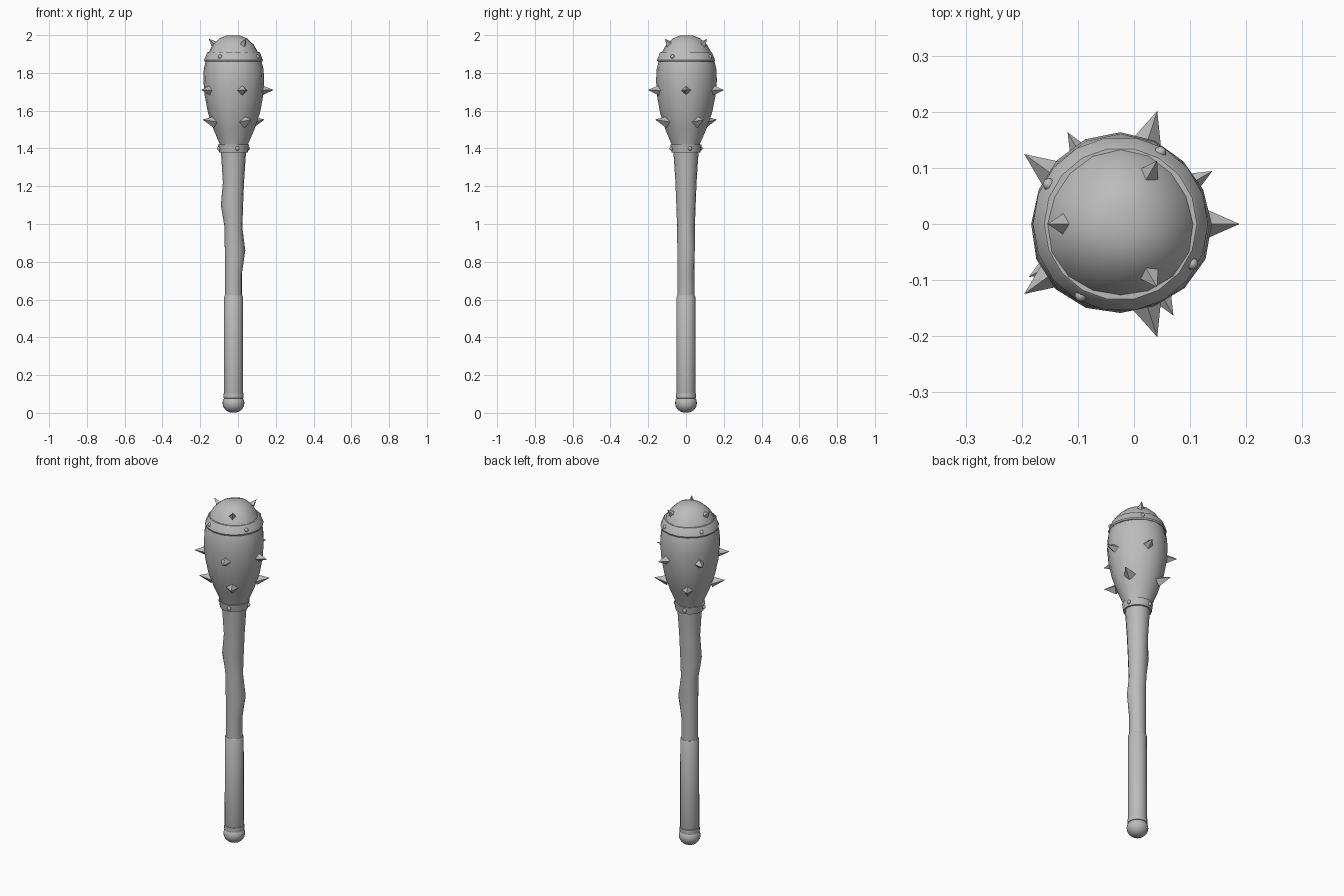
import bpy, math
from mathutils import Vector

cube = bpy.data.objects.get("Cube")
if cube:
    bpy.data.objects.remove(cube, do_unlink=True)

CX = -0.024  # club axis

grey = bpy.data.materials.new("plain_grey")
grey.use_nodes = True
COLOR = (0.5, 0.5, 0.5, 1)
grey.diffuse_color = COLOR
grey.node_tree.nodes["Principled BSDF"].inputs["Base Color"].default_value = COLOR


def finish(obj, name, angle=None):
    obj.name = name
    obj.data.materials.append(grey)
    bpy.ops.object.select_all(action='DESELECT')
    obj.select_set(True)
    bpy.context.view_layer.objects.active = obj
    if angle:
        bpy.ops.object.shade_smooth_by_angle(angle=math.radians(angle))
    return obj


def lathe(name, profile, sides, closed=False, angle=40, shape=None):
    """Turn a (radius, z) profile around the club axis."""
    verts, faces = [], []
    for r, z in profile:
        for i in range(sides):
            a = math.tau * i / sides
            rr = r + (shape(a, z) if shape else 0)
            verts.append((CX + rr * math.cos(a), rr * math.sin(a), z))
    n = len(profile)
    for j in range(n if closed else n - 1):
        k = (j + 1) % n
        for i in range(sides):
            m = (i + 1) % sides
            faces.append((j * sides + i, j * sides + m, k * sides + m, k * sides + i))
    if not closed:
        faces.append(tuple(reversed(range(sides))))
        faces.append(tuple(range((n - 1) * sides, n * sides)))
    mesh = bpy.data.meshes.new(name)
    mesh.from_pydata(verts, [], faces)
    obj = bpy.data.objects.new(name, mesh)
    bpy.context.collection.objects.link(obj)
    return finish(obj, name, angle)


def bump(a, z, direction, height, size):
    facing = max(0, math.cos(a - math.radians(direction)))
    return size * facing ** 2 * max(0, 1 - abs(z - height) / 0.12)


def knots(a, z):
    return bump(a, z, 188, 1.1, 0.016) + bump(a, z, 8, 0.86, 0.017)


def uneven(a, z):
    return 0.003 * math.sin(3 * a + 5 * z)


# Handle: pommel, rings and wrapped grip
pommel = [(0.058 * math.sin(t * math.pi / 10), 0.052 - 0.052 * math.cos(t * math.pi / 10))
          for t in range(1, 9)]
lathe("pommel", pommel, 20)
lathe("pommel_ring", [(0.046, 0.076), (0.053, 0.078), (0.054, 0.09), (0.053, 0.103), (0.046, 0.105)], 20)
lathe("grip", [(0.046, 0.09), (0.051, 0.108), (0.050, 0.615), (0.046, 0.622)], 20)

# Knotted wooden shaft
lathe("shaft", [(0.045, 0.6), (0.045, 0.74), (0.046, 0.86), (0.047, 0.98), (0.051, 1.1),
                (0.056, 1.22), (0.063, 1.33), (0.068, 1.4)], 16, shape=knots)

# Swollen head
lathe("head", [(0.068, 1.39), (0.076, 1.425), (0.108, 1.5), (0.138, 1.59), (0.155, 1.68),
               (0.161, 1.76), (0.158, 1.82), (0.146, 1.87), (0.13, 1.91), (0.108, 1.95),
               (0.072, 1.983), (0.034, 1.998)], 16, angle=60, shape=uneven)

# Metal bands
lathe("neck_band", [(0.06, 1.379), (0.076, 1.379), (0.082, 1.42), (0.064, 1.42)], 20, True, 30)
lathe("crown_band", [(0.13, 1.86), (0.153, 1.86), (0.156, 1.868), (0.140, 1.907),
                     (0.136, 1.911), (0.12, 1.911)], 18, True, 30)


def polar(angle, r, z):
    a = math.radians(angle)
    return Vector((CX + r * math.cos(a), r * math.sin(a), z))


def spike_row(name, start, count, r, z, tilt, length, width):
    """Four-sided spikes, tilted up from horizontal."""
    for i in range(count):
        a = start + i * 360 / count
        t = math.radians(tilt)
        out = Vector((math.cos(math.radians(a)) * math.cos(t),
                      math.sin(math.radians(a)) * math.cos(t), math.sin(t)))
        bpy.ops.mesh.primitive_cone_add(vertices=4, radius1=width, radius2=0, depth=length,
                                        location=polar(a, r, z) + out * length / 2,
                                        rotation=(0, math.pi / 2 - t, math.radians(a)))
        finish(bpy.context.object, f"{name}_{i + 1}")


spike_row("middle_spike", 0, 5, 0.135, 1.707, 2, 0.077, 0.034)
spike_row("lower_spike", 30, 4, 0.115, 1.54, 10, 0.075, 0.032)
spike_row("crown_spike", 60, 3, 0.085, 1.935, 45, 0.064, 0.03)


def rivet_row(name, start, r, z):
    for i in range(4):
        bpy.ops.mesh.primitive_uv_sphere_add(segments=10, ring_count=6, radius=0.011,
                                             location=polar(start + 90 * i, r, z))
        finish(bpy.context.object, f"{name}_{i + 1}", 60)


rivet_row("crown_rivet", 61, 0.146, 1.886)
rivet_row("neck_rivet", 15, 0.079, 1.4)
